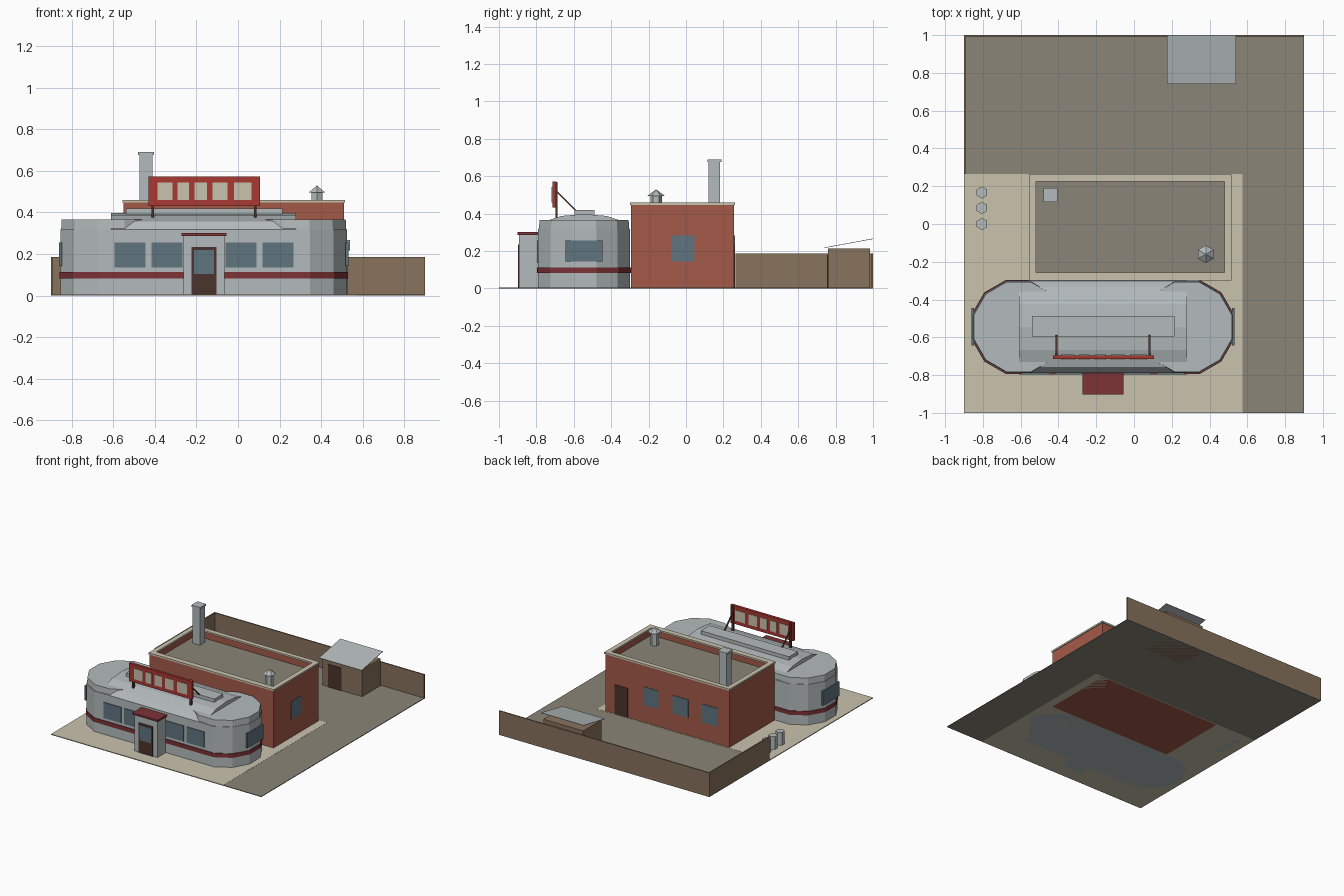
import bpy, bmesh, math
from mathutils import Vector, Matrix

if "Cube" in bpy.data.objects:
    bpy.data.objects.remove(bpy.data.objects["Cube"])


def material(name, r, g, b):
    m = bpy.data.materials.new(name)
    m.diffuse_color = [(c / 255 / 12.92 if c < 11 else ((c / 255 + .055) / 1.055) ** 2.4)
                       for c in (r, g, b)] + [1]
    m.use_nodes = True
    m.node_tree.nodes["Principled BSDF"].inputs["Base Color"].default_value = m.diffuse_color
    return m


METAL = material("brushed metal", 180, 187, 188)
BRICK = material("brick", 164, 90, 72)
MAROON = material("maroon trim", 125, 50, 54)
RED = material("sign red", 170, 56, 52)
GLASS = material("window glass", 96, 117, 128)
DARK = material("dark brown", 76, 52, 44)
FENCE = material("fence wood", 136, 115, 93)
ASPHALT = material("asphalt", 138, 133, 120)
TAN = material("pale concrete", 202, 194, 174)


def finish(name, bm, *mats):
    bmesh.ops.recalc_face_normals(bm, faces=bm.faces[:])
    me = bpy.data.meshes.new(name)
    bm.to_mesh(me)
    bm.free()
    for m in mats:
        me.materials.append(m)
    ob = bpy.data.objects.new(name, me)
    bpy.context.collection.objects.link(ob)
    return ob


def cube(bm, x0, x1, y0, y1, z0, z1):
    mat = Matrix.Translation(((x0 + x1) / 2, (y0 + y1) / 2, (z0 + z1) / 2)) @ \
        Matrix.Diagonal((x1 - x0, y1 - y0, z1 - z0, 1))
    bmesh.ops.create_cube(bm, size=1, matrix=mat)


def box(name, mat, *bounds):
    bm = bmesh.new()
    cube(bm, *bounds)
    return finish(name, bm, mat)


def prism(name, mat, x, y, z0, z1, r0, r1, sides, turn=0):
    """Upright prism or cone with its first corner toward +y, plus a turn in degrees."""
    bm = bmesh.new()
    place = Matrix.Translation((x, y, (z0 + z1) / 2)) @ Matrix.Rotation(math.radians(turn), 4, 'Z')
    bmesh.ops.create_cone(bm, cap_ends=True, segments=sides, radius1=r0, radius2=r1,
                          depth=z1 - z0, matrix=place)
    bmesh.ops.remove_doubles(bm, verts=bm.verts[:], dist=1e-5)
    return finish(name, bm, mat)


def extrude_x(name, mat, profile, x0, x1):
    """Closed (y, z) profile pushed along x."""
    bm = bmesh.new()
    f = bm.faces.new([bm.verts.new((x0, y, z)) for y, z in profile])
    ext = bmesh.ops.extrude_face_region(bm, geom=[f])["geom"]
    bmesh.ops.translate(bm, vec=(x1 - x0, 0, 0),
                        verts=[v for v in ext if isinstance(v, bmesh.types.BMVert)])
    return finish(name, bm, mat)


# Ground: pavement around the diner, asphalt lot behind and beside it
box("pavement", TAN, -.9, .575, -1, .265, 0, .006)
box("back_lot", ASPHALT, -.9, .9, .265, 1, 0, .005)
box("side_lot", ASPHALT, .575, .9, -1, .265, 0, .005)

# Fence on the back and left
box("back_fence", FENCE, -.9, .9, .99, 1, 0, .186)
box("left_fence", FENCE, -.9, -.891, .265, .99, 0, .186)

# Shed with a sheet roof sloping to the front
box("shed", FENCE, .19, .53, .76, .985, 0, .214)
box("shed_door", DARK, .24, .355, .755, .762, .004, .18)
extrude_x("shed_roof", METAL, [(.74, .216), (1, .264), (1, .267), (.74, .219)], .175, .54)

# Brick kitchen block: top inset and sunk to leave a parapet
bm = bmesh.new()
cube(bm, -.55, .51, -.295, .257, 0, .45)
top = max(bm.faces, key=lambda f: f.calc_center_median().z)
bmesh.ops.inset_region(bm, faces=[top], thickness=.03)
ext = bmesh.ops.extrude_face_region(bm, geom=[top])["geom"]
bmesh.ops.delete(bm, geom=[top], context='FACES_ONLY')
bmesh.ops.translate(bm, vec=(0, 0, -.055),
                    verts=[v for v in ext if isinstance(v, bmesh.types.BMVert)])
for f in ext:
    if isinstance(f, bmesh.types.BMFace):
        f.material_index = 1
finish("kitchen_block", bm, BRICK, ASPHALT)

# Parapet coping
bm = bmesh.new()
for b in [(-.556, .516, -.3, -.257), (-.556, .516, .226, .263),
          (-.556, -.519, -.257, .226), (.479, .516, -.257, .226)]:
    cube(bm, *b, .447, .46)
finish("parapet_coping", bm, TAN)

# Kitchen windows and back door
box("kitchen_side_window", GLASS, .508, .514, -.08, .045, .144, .283)
for i, x in enumerate((.12, -.135, -.385)):
    box(f"kitchen_back_window_{i + 1}", GLASS, x - .066, x + .066, .255, .261, .142, .282)
box("kitchen_back_door", DARK, .318, .43, .255, .261, .004, .232)

# Chimney and roof vent
box("chimney", METAL, -.474, -.411, .121, .183, .39, .677)
box("chimney_cap", METAL, -.48, -.405, .116, .19, .677, .69)
prism("vent_pipe", METAL, .38, -.16, .39, .496, .031, .031, 6)
prism("vent_hood", METAL, .38, -.16, .495, .53, .047, 0, 6)

# Bins
for i, y in enumerate((0, .085, .167)):
    prism(f"bin_{i + 1}", METAL, -.805, y, 0, .105, .032, .032, 6)

# Diner body: twelve-sided drum at each end, straight hall between
CY, R, X0, X1 = -.545, .2536, -.61, .28
for side, x in (("left", X0), ("right", X1)):
    prism(f"{side}_drum", METAL, x, CY, 0, .318, R, R, 12, 15)
    prism(f"{side}_drum_top", METAL, x, CY, .318, .366, R - .004, R - .007, 12, 15)
    prism(f"{side}_drum_stripe", MAROON, x, CY, .082, .113, R + .005, R + .005, 12, 15)
    s = -1 if x < 0 else 1
    a, b = sorted((x + s * .238, x + s * .251))
    box(f"{side}_end_window", GLASS, a, b, -.644, -.446, .143, .255)
box("hall", METAL, X0, X1, -.79, -.3, 0, .318)
box("hall_stripe", MAROON, X0, X1, -.796, -.297, .082, .113)

# Barrel roof and ridge box
arc = [(CY - .245 * math.cos(math.pi * i / 6), .317 + .081 * math.sin(math.pi * i / 6))
       for i in range(7)]
extrude_x("barrel_roof", METAL, arc, X0, X1)
box("roof_ridge", METAL, -.54, .215, -.595, -.488, .38, .42)

# Front windows
for i, x in enumerate((-.52, -.342, .015, .193)):
    box(f"front_window_{i + 1}", GLASS, x - .075, x + .075, -.796, -.788, .135, .255)

# Entrance porch
box("porch", METAL, -.262, -.065, -.892, -.78, 0, .288)
box("porch_roof", MAROON, -.273, -.055, -.902, -.79, .287, .301)
box("porch_door", DARK, -.223, -.103, -.897, -.89, .004, .235)
box("porch_door_glass", GLASS, -.212, -.116, -.899, -.895, .105, .22)

# Roof sign with blank panels, posts and slanted braces
box("sign_board", RED, -.43, .105, -.715, -.695, .432, .572)
for i, (a, b) in enumerate([(-.387, -.315), (-.29, -.235), (-.21, -.148),
                            (-.122, -.05), (-.02, .065)]):
    box(f"sign_panel_{i + 1}", TAN, a, b, -.719, -.691, .46, .543)
for side, x in (("left", -.41), ("right", .083)):
    box(f"{side}_sign_post", DARK, x - .007, x + .007, -.699, -.686, .36, .57)
    extrude_x(f"{side}_sign_brace", DARK,
              [(-.692, .515), (-.692, .525), (-.585, .418), (-.585, .408)], x - .005, x + .005)
